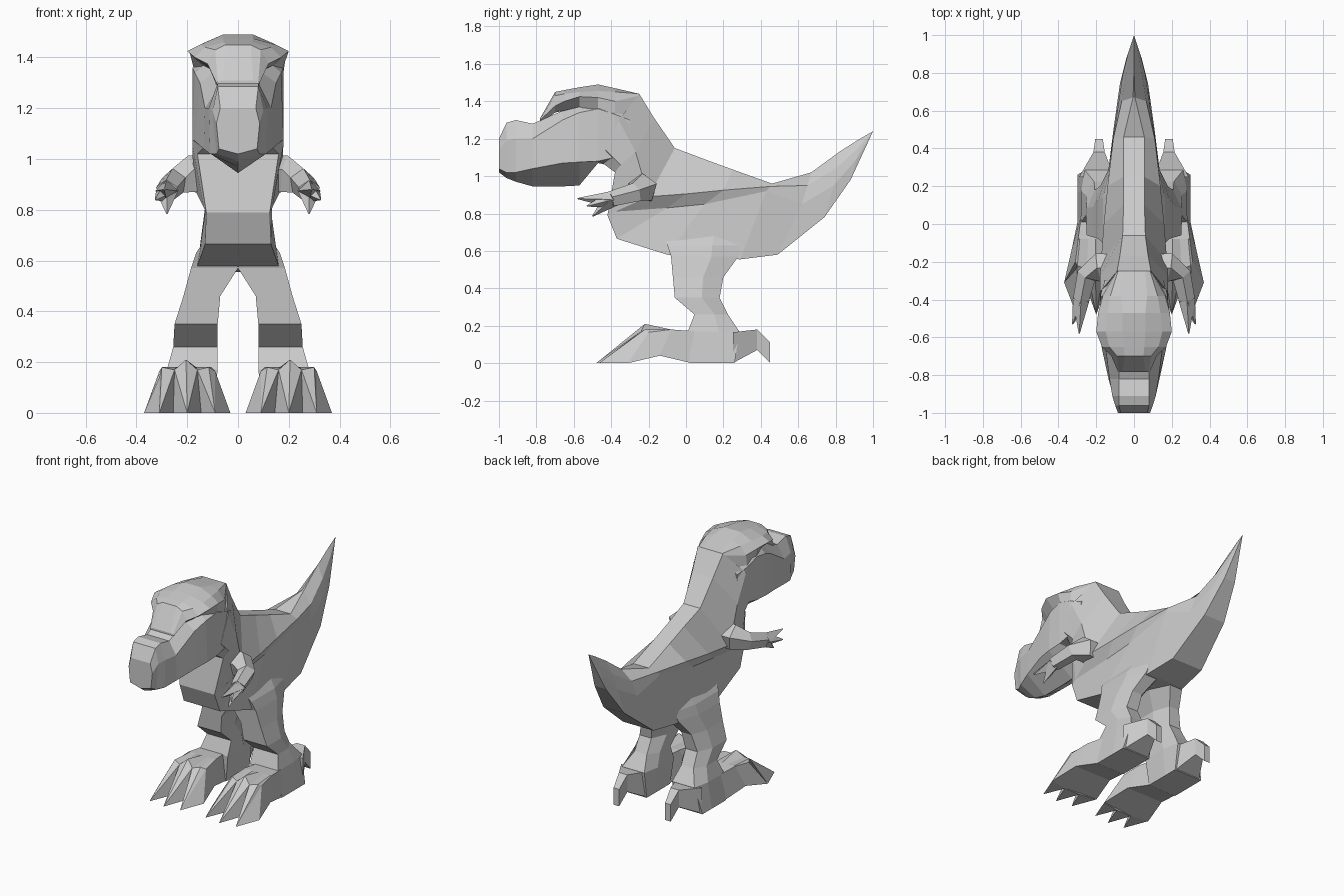
import bpy
import bmesh
from mathutils import Vector
from math import cos, sin, pi

default_cube = bpy.data.objects.get("Cube")
if default_cube:
    bpy.data.objects.remove(default_cube)

GREY = (0.6, 0.6, 0.6, 1)
skin = bpy.data.materials.new("skin_grey")
skin.use_nodes = True
skin.diffuse_color = GREY
for node in skin.node_tree.nodes:
    if node.type == 'BSDF_PRINCIPLED':
        node.inputs["Base Color"].default_value = GREY


def loft(name, rings, side=1):
    """Skin a closed surface over rings of points; side=-1 reflects it in x."""
    mesh_builder = bmesh.new()
    loops = [[mesh_builder.verts.new((side * x, y, z)) for x, y, z in ring] for ring in rings]
    count = len(loops[0])
    for first, second in zip(loops, loops[1:]):
        for i in range(count):
            j = (i + 1) % count
            mesh_builder.faces.new((first[i], first[j], second[j], second[i]))
    mesh_builder.faces.new(loops[0])
    mesh_builder.faces.new(loops[-1])
    bmesh.ops.remove_doubles(mesh_builder, verts=mesh_builder.verts, dist=0.0005)
    bmesh.ops.recalc_face_normals(mesh_builder, faces=mesh_builder.faces)
    mesh = bpy.data.meshes.new(name)
    mesh_builder.to_mesh(mesh)
    mesh_builder.free()
    mesh.materials.append(skin)
    part = bpy.data.objects.new(name, mesh)
    bpy.context.collection.objects.link(part)
    return part


def pair(name, rings):
    loft("left_" + name, rings)
    loft("right_" + name, rings, side=-1)


def symmetric(half):
    """Complete a half ring with its reflection."""
    return list(half) + [(-x, y, z) for x, y, z in reversed(half)]


def slice_at(y, *half):
    """Symmetric ring in a plane of constant y."""
    return symmetric([(x, y, z) for x, z in half])


def level(z, inner, outer, front, back, taper=0.25):
    """Ring at one height, flat in front and tapering to the back."""
    middle = front + (back - front) * 0.6
    inset = (outer - inner) * taper
    return [(inner, front, z), (outer, front, z), (outer, middle, z),
            (outer - inset, back, z), (inner + inset, back, z), (inner, middle, z)]


def upright(y, inner, outer, bottom, top):
    """Rectangular ring facing the front."""
    return [(inner, y, bottom), (outer, y, bottom), (outer, y, top), (inner, y, top)]


def limb(name, stations, sides=5):
    """Faceted tube through (point, radius) stations."""
    points = [Vector(point) for point, radius in stations]
    rings = []
    for i, (point, radius) in enumerate(stations):
        ahead = points[min(i + 1, len(points) - 1)] - points[max(i - 1, 0)]
        across = ahead.cross(Vector((0, 0, 1))).normalized()
        up = across.cross(ahead).normalized()
        rings.append([points[i] + radius * (across * cos(a) + up * sin(a))
                      for a in (pi / 2 + 2 * pi * k / sides for k in range(sides))])
    pair(name, rings)


# Neck, torso and tail: back edge, flank, tuck under the flank, belly
torso_halves = [
    [(.09, -.25, 1.44), (.18, -.36, 1.3), (.18, -.43, 1.14), (.1, -.46, 1.08)],
    [(.075, -.17, 1.31), (.18, -.27, 1.13), (.18, -.35, 1.06), (.16, -.38, 1.02)],
    [(.06, -.06, 1.15), (.175, -.2, .89), (.135, -.38, .81), (.125, -.42, .79)],
    [(.055, .1, 1.09), (.16, .0, .905), (.125, -.1, .83), (.13, -.37, .665)],
    [(.055, .25, 1.035), (.14, .2, .925), (.12, .1, .85), (.16, -.1, .58)],
    [(.055, .46, .96), (.11, .45, .945), (.115, .43, .92), (.135, .29, .555)],
    [(.005, .67, 1.02), (.065, .65, .95), (.085, .62, .85), (.11, .49, .58)],
    [(0, .82, 1.13), (.04, .81, 1.05), (.06, .79, .95), (.075, .74, .78)],
    [(0, .93, 1.2), (.02, .92, 1.15), (.03, .91, 1.09), (.04, .88, .98)],
    [(0, 1, 1.24), (0, 1, 1.24), (0, 1, 1.24), (0, 1, 1.24)],
]
loft("torso_and_tail", [symmetric(half) for half in torso_halves])

# Head: muzzle top, cheek, jaw edge, keel under the jaw
loft("head", [
    slice_at(-1, (.07, 1.2), (.085, 1.14), (.075, 1.04), (0, 1.02)),
    slice_at(-.96, (.08, 1.285), (.1, 1.19), (.085, 1.02), (0, .99)),
    slice_at(-.91, (.08, 1.3), (.115, 1.2), (.11, 1.02), (0, .97)),
    slice_at(-.82, (.08, 1.28), (.13, 1.2), (.135, 1.04), (0, .945)),
    slice_at(-.66, (.08, 1.35), (.15, 1.3), (.17, 1.07), (0, .945)),
    slice_at(-.57, (.1, 1.4), (.17, 1.34), (.18, 1.075), (0, .95)),
    slice_at(-.47, (.1, 1.42), (.18, 1.36), (.18, 1.08), (0, 1.07)),
    slice_at(-.38, (.1, 1.42), (.178, 1.33), (.178, 1.1), (0, 1.05)),
    slice_at(-.3, (.1, 1.38), (.155, 1.3), (.17, 1.13), (0, 1.08)),
])

# Skull cap with overhanging brows: crown, shoulder, eave, underside
loft("skull_cap", [
    slice_at(-.78, (.06, 1.31), (.08, 1.305), (.085, 1.3), (.08, 1.28)),
    slice_at(-.7, (.05, 1.45), (.09, 1.43), (.12, 1.375), (.08, 1.34)),
    slice_at(-.65, (.055, 1.46), (.13, 1.44), (.17, 1.4), (.1, 1.35)),
    slice_at(-.57, (.06, 1.475), (.15, 1.45), (.2, 1.425), (.14, 1.37)),
    slice_at(-.47, (.06, 1.49), (.14, 1.455), (.19, 1.42), (.17, 1.34)),
    slice_at(-.38, (.07, 1.47), (.125, 1.45), (.165, 1.4), (.175, 1.31)),
    slice_at(-.25, (.06, 1.44), (.085, 1.44), (.09, 1.43), (.1, 1.37)),
])

# Legs
pair("leg", [
    level(.7, .02, .12, -.12, .33),
    level(.63, .01, .165, -.1, .3),
    level(.57, .0, .185, -.08, .28),
    level(.46, .07, .215, -.07, .2),
    level(.35, .08, .25, -.06, .18),
    level(.26, .08, .255, .045, .225),
    level(.17, .08, .28, .01, .285, taper=.1),
    level(0, .1, .3, .02, .26, taper=0),
])

# Feet: knuckle ridges and valleys above, notched edge on the ground, arched sole
VALLEYS = [(.09, -.2, .165), (.16, -.24, .17), (.25, -.24, .17), (.31, -.2, .165)]
RIDGES = [(.115, -.22, .18), (.205, -.22, .21), (.3, -.22, .18)]
NOTCHES = [(.03, -.31, 0), (.145, -.33, 0), (.255, -.33, 0), (.37, -.31, 0)]
knuckles = [VALLEYS[0]]
for ridge, valley in zip(RIDGES, VALLEYS[1:]):
    knuckles += [ridge, valley]


def foot_ring(top_y, top_z, sole_y, sole_z, top_spread, sole_spread):
    """Foot cross-section behind the claws, narrowed about the foot's middle."""
    top = [(.2 + (x - .2) * top_spread, top_y, top_z) for x, y, z in knuckles]
    sole = [(.2 + (x - .2) * sole_spread, sole_y, sole_z) for x, y, z in reversed(NOTCHES)]
    return top + sole


pair("instep", [foot_ring(.06, .17, .03, 0, .7, .56),
                foot_ring(-.08, .18, -.14, .04, .87, .77),
                knuckles + NOTCHES[::-1]])

# Three claws, each tapering from its knuckle to a point on the ground
CLAW_TIPS = {"inner_claw": (.09, -.465, 0), "middle_claw": (.2, -.48, 0), "outer_claw": (.31, -.465, 0)}
for i, (name, tip) in enumerate(CLAW_TIPS.items()):
    base = [NOTCHES[i], VALLEYS[i], RIDGES[i], VALLEYS[i + 1], NOTCHES[i + 1]]
    pair(name, [base, [tip] * len(base)])

# Heel spurs
pair("heel_spur", [
    upright(.25, .105, .29, 0, .165),
    upright(.38, .155, .215, .07, .18),
    upright(.45, .165, .205, 0, .11),
])

# Arms with three pointed fingers
WRIST = (.28, -.4, .875)
limb("arm", [((.1, -.24, .93), .085), ((.185, -.23, .935), .08),
             ((.25, -.27, .91), .055), (WRIST, .045)])
FINGERS = {"upper_finger": (.29, -.58, .88), "outer_finger": (.325, -.53, .84),
           "lower_finger": (.28, -.5, .785)}
for name, tip in FINGERS.items():
    limb(name, [(WRIST, .045), (tip, .003)], sides=4)
